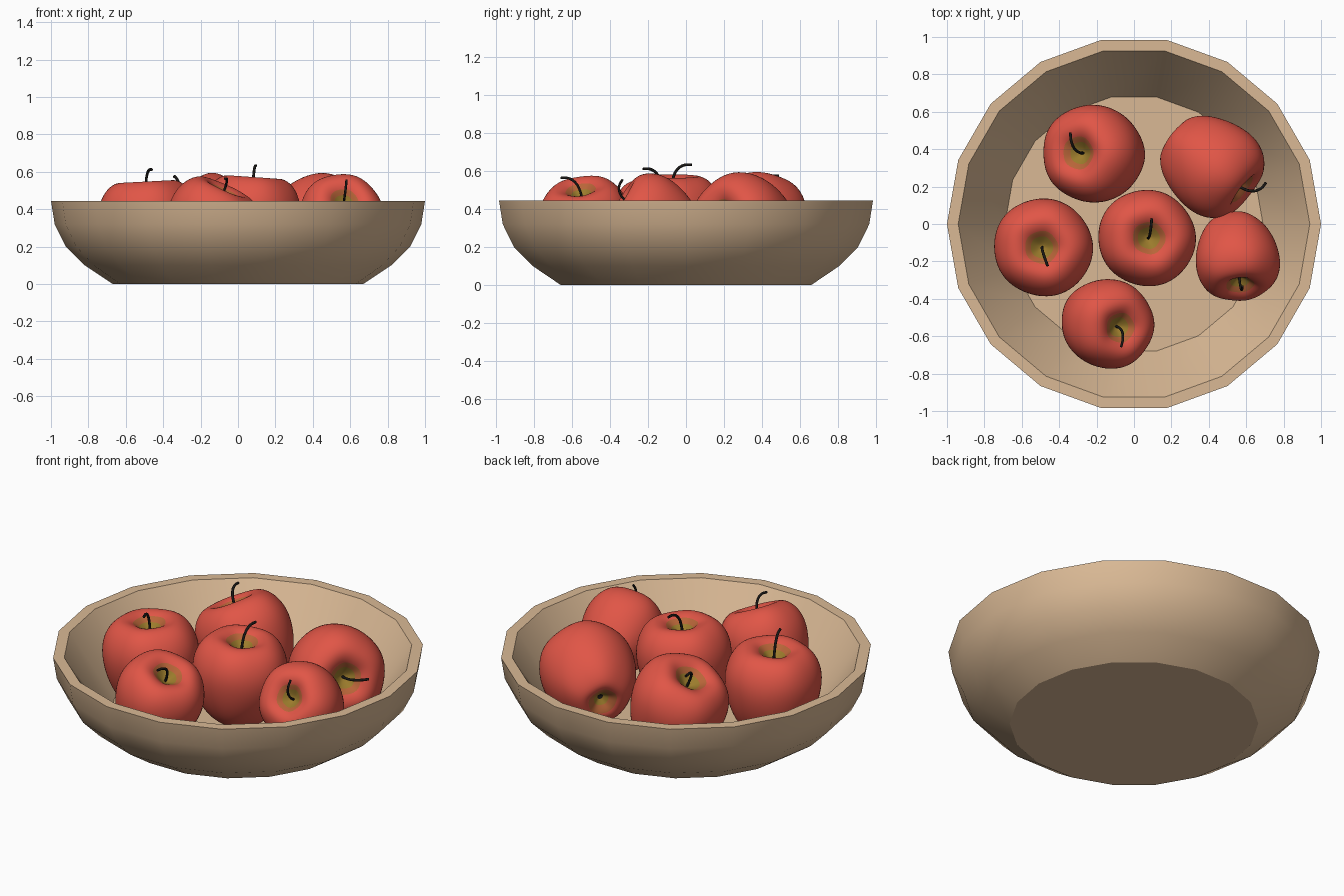
import bpy, bmesh, math
from mathutils import Matrix, Vector

if "Cube" in bpy.data.objects:
    bpy.data.objects.remove(bpy.data.objects["Cube"])


def material(name, rgb):
    m = bpy.data.materials.new(name)
    m.diffuse_color = (*rgb, 1)
    m.use_nodes = True
    m.node_tree.nodes["Principled BSDF"].inputs["Base Color"].default_value = m.diffuse_color
    return m


WOOD = material("tan_wood", (0.70, 0.485, 0.30))
RED = material("apple_red", (0.75, 0.092, 0.062))
BROWN = material("russet_blend", (0.48, 0.13, 0.04))
OLIVE = material("olive_hollow", (0.33, 0.20, 0.025))
BLACK = material("stem_black", (0.01, 0.009, 0.008))


def lathe(name, profile, sides, mats, pick=lambda i: 0, shape=lambda a, r, z: r):
    """Spin a closed (r, z) profile about z; pick gives the material per band."""
    bm = bmesh.new()
    rings = []
    for r, z in profile:
        if r == 0:
            rings.append([bm.verts.new((0, 0, z))] * sides)
            continue
        ring = []
        for k in range(sides):
            a = 2 * math.pi * k / sides
            q = shape(a, r, z)
            ring.append(bm.verts.new((q * math.cos(a), q * math.sin(a), z)))
        rings.append(ring)
    for i in range(len(rings) - 1):
        lo, hi = rings[i], rings[i + 1]
        for k in range(sides):
            n = (k + 1) % sides
            f = bm.faces.new(list(dict.fromkeys((lo[k], lo[n], hi[n], hi[k]))))
            f.material_index = pick(i)
            f.smooth = True
    bmesh.ops.recalc_face_normals(bm, faces=bm.faces)
    me = bpy.data.meshes.new(name)
    bm.to_mesh(me)
    bm.free()
    for m in mats:
        me.materials.append(m)
    ob = bpy.data.objects.new(name, me)
    bpy.context.collection.objects.link(ob)
    return ob


# Bowl: eighteen sides, rounded outside, straight sloping inner wall, flat floor
bowl = lathe("bowl", [(0, 0), (0.67, 0), (0.82, 0.10), (0.92, 0.20), (0.98, 0.32),
                      (1.0, 0.445), (0.94, 0.445), (0.69, 0.08), (0, 0.08)], 18, [WOOD])
bowl.data.set_sharp_from_angle(angle=math.radians(30))

# Apple outline in units of its radius, from the calyx up to the stem hollow
APPLE = [(0, -0.70), (0.05, -0.72), (0.15, -0.80), (0.30, -0.93), (0.48, -0.94),
         (0.74, -0.70), (0.92, -0.32), (1.01, 0.10), (0.99, 0.45), (0.84, 0.75),
         (0.63, 0.90), (0.46, 0.90), (0.33, 0.84), (0.23, 0.75), (0.10, 0.64), (0, 0.60)]
BANDS = {0: 3, 1: 2, 2: 1, 12: 1, 13: 2, 14: 2}
STEM = [(0, 0.55), (0.01, 0.78), (0.10, 1.02), (0.24, 1.12), (0.40, 1.13)]


def lobes(a, r, z):
    # gentle five-lobed crown and base
    return r * (1 + 0.04 * abs(z) * math.cos(5 * a) + 0.012 * math.cos(2 * a + 1))


def apple(name, x, y, z, radius, tilt, toward, bend):
    """tilt leans the top toward a compass angle; bend is the stem's direction."""
    t, b = math.radians(toward), math.radians(bend)
    place = (Matrix.Translation((x, y, z))
             @ Matrix.Rotation(math.radians(tilt), 4, Vector((-math.sin(t), math.cos(t), 0)))
             @ Matrix.Scale(radius, 4))
    body = lathe(name, APPLE, 20, [RED, BROWN, OLIVE, BLACK],
                 lambda i: BANDS.get(i, 0), lobes)
    body.matrix_world = place
    sub = body.modifiers.new("smooth", 'SUBSURF')
    sub.levels = sub.render_levels = 2
    # Curved stem tube
    cu = bpy.data.curves.new(name + "_stem", 'CURVE')
    cu.dimensions = '3D'
    cu.bevel_depth = 0.028
    cu.bevel_resolution = 2
    cu.use_fill_caps = True
    cu.resolution_u = 4
    sp = cu.splines.new('BEZIER')
    sp.bezier_points.add(len(STEM) - 1)
    for p, (r, h) in zip(sp.bezier_points, STEM):
        p.co = (r * math.cos(b), r * math.sin(b), h)
        p.handle_left_type = p.handle_right_type = 'AUTO'
    cu.materials.append(BLACK)
    stem = bpy.data.objects.new(name + "_stem", cu)
    bpy.context.collection.objects.link(stem)
    stem.matrix_world = place


# Six apples
apple("apple_centre", 0.065, -0.075, 0.336, 0.264, 4, 0, 85)
apple("apple_left", -0.482, -0.125, 0.308, 0.268, 3, 180, -70)
apple("apple_back_left", -0.200, 0.375, 0.308, 0.268, 26, 177, 95)
apple("apple_back_right", 0.41, 0.318, 0.315, 0.266, 77, -38, 52)
apple("apple_front", -0.155, -0.528, 0.315, 0.245, 25, -18, -105)
apple("apple_front_right", 0.55, -0.165, 0.343, 0.228, 58, -84, 88)
